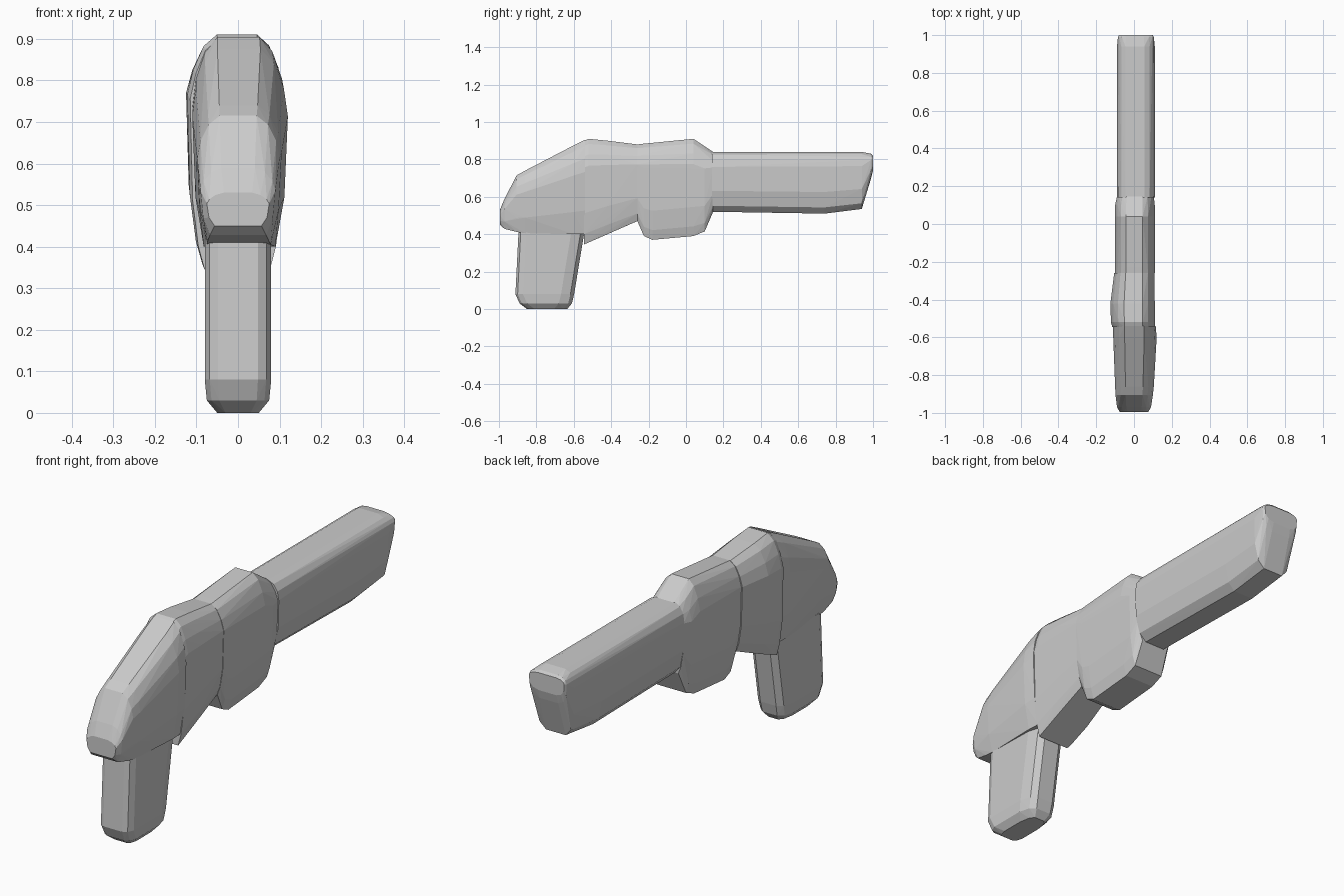
import bpy, bmesh

# Half cross-sections: (sideways fraction, height fraction from bottom to top)
BODY = [(0.42, 1), (0.68, 0.95), (0.88, 0.85), (1, 0.74), (0.95, 0.3), (0.83, 0.1), (0.7, 0)]
REAR = [(0.45, 1), (0.72, 0.93), (0.92, 0.8), (1, 0.66), (0.93, 0.25), (0.75, 0)]
BARREL = [(0.5, 1), (0.75, 0.96), (0.93, 0.87), (1, 0.75), (0.97, 0.35), (0.8, 0.1), (0.5, 0)]


def hull(name, points):
    """Convex faceted solid around a cloud of points."""
    bm = bmesh.new()
    for p in points:
        bm.verts.new(p)
    res = bmesh.ops.convex_hull(bm, input=bm.verts)
    junk = {g for g in res["geom_interior"] + res["geom_unused"]
            if isinstance(g, bmesh.types.BMVert)}
    bmesh.ops.delete(bm, geom=list(junk), context='VERTS')
    bmesh.ops.dissolve_limit(bm, angle_limit=0.01, verts=bm.verts, edges=bm.edges)
    bmesh.ops.recalc_face_normals(bm, faces=bm.faces)
    mesh = bpy.data.meshes.new(name)
    bm.to_mesh(mesh)
    bm.free()
    obj = bpy.data.objects.new(name, mesh)
    bpy.context.collection.objects.link(obj)


def loft(name, shape, stations):
    """Stations along y: (y, bottom, top, left x, right x)."""
    pts = []
    for y, z0, z1, xl, xr in stations:
        for u, t in shape:
            z = z0 + (z1 - z0) * t
            pts += [(xl * u, y, z), (xr * u, y, z)]
    hull(name, pts)


# Barrel with slanted muzzle
loft("barrel", BARREL, [
    (0.14, 0.52, 0.84, -0.09, 0.11),
    (0.74, 0.51, 0.84, -0.09, 0.11),
    (0.94, 0.535, 0.84, -0.09, 0.11),
    (0.99, 0.70, 0.83, -0.085, 0.105),
    (1.0, 0.74, 0.82, -0.08, 0.10),
])

# Front receiver with the magazine bulge below
loft("front_receiver", BODY, [
    (-0.26, 0.47, 0.88, -0.10, 0.11),
    (-0.225, 0.39, 0.884, -0.10, 0.11),
    (-0.18, 0.37, 0.888, -0.10, 0.11),
    (0.04, 0.39, 0.91, -0.10, 0.11),
    (0.10, 0.415, 0.87, -0.10, 0.11),
    (0.145, 0.52, 0.84, -0.09, 0.105),
])

# Middle receiver
loft("middle_receiver", BODY, [
    (-0.545, 0.345, 0.90, -0.115, 0.11),
    (-0.52, 0.357, 0.91, -0.122, 0.11),
    (-0.42, 0.40, 0.90, -0.125, 0.11),
    (-0.26, 0.47, 0.88, -0.105, 0.108),
])

# Rear receiver sloping down to the back
loft("rear_receiver", REAR, [
    (-0.54, 0.40, 0.905, -0.11, 0.115),
    (-0.60, 0.40, 0.875, -0.11, 0.12),
    (-0.86, 0.405, 0.74, -0.10, 0.105),
    (-0.905, 0.412, 0.715, -0.098, 0.10),
    (-0.97, 0.428, 0.59, -0.09, 0.09),
    (-0.995, 0.45, 0.53, -0.075, 0.075),
])

# Grip: levels are (z, back y, front y, half width)
grip = []
for z, y0, y1, w in [(0.42, -0.895, -0.542, 0.08), (0.08, -0.912, -0.598, 0.08),
                     (0.03, -0.89, -0.61, 0.075), (0.0, -0.85, -0.635, 0.05)]:
    for s in (-1, 1):
        grip += [(s * w, y0 + 0.04, z), (s * w, y1 - 0.07, z),
                 (s * w * 0.85, y0 + 0.012, z), (s * w * 0.82, y1 - 0.02, z),
                 (s * w * 0.6, y0, z), (s * w * 0.5, y1, z)]
hull("grip", grip)
